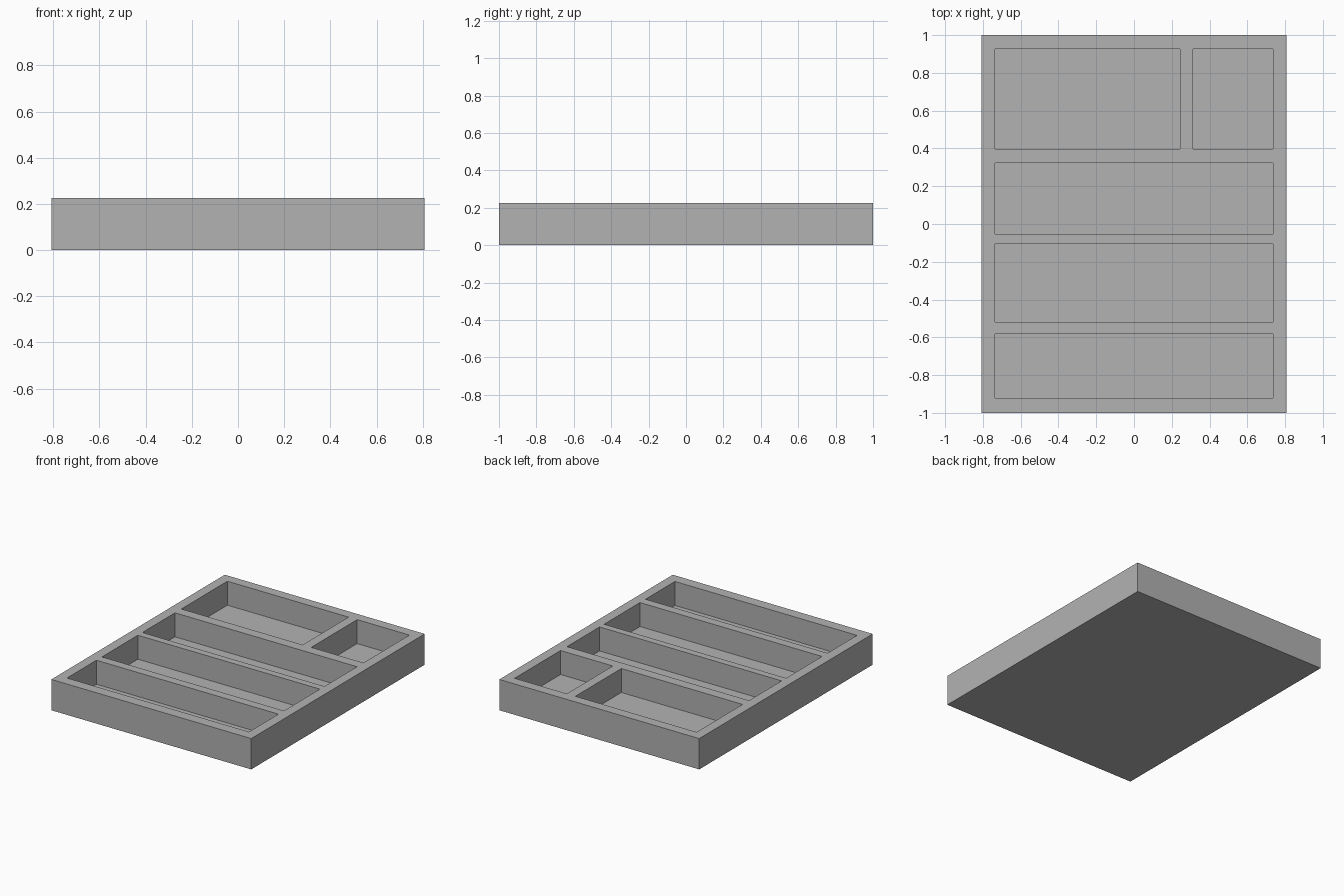
import bpy
from mathutils import Vector

default = bpy.data.objects.get("Cube")
if default:
    bpy.data.objects.remove(default, do_unlink=True)

HALF_X, HALF_Y, HEIGHT, FLOOR = 0.807, 1.0, 0.225, 0.05
INNER = 0.735

grey = bpy.data.materials.new("plain grey")
grey.use_nodes = True
colour = (0.448, 0.448, 0.448, 1)
grey.diffuse_color = colour
grey.node_tree.nodes["Principled BSDF"].inputs["Base Color"].default_value = colour


def box(name, low, high):
    """Box between two opposite corners."""
    low, high = Vector(low), Vector(high)
    bpy.ops.mesh.primitive_cube_add(size=1, location=(low + high) / 2)
    ob = bpy.context.object
    ob.name = name
    ob.scale = high - low
    bpy.ops.object.transform_apply(location=True, rotation=False, scale=True)
    ob.data.materials.append(grey)
    return ob


# Solid tray body
tray = box("drawer_tray", (-HALF_X, -HALF_Y, 0), (HALF_X, HALF_Y, HEIGHT))

# Compartments: x range, y range
compartments = {
    "front_compartment": (-INNER, INNER, -0.922, -0.583),
    "middle_compartment": (-INNER, INNER, -0.519, -0.105),
    "rear_compartment": (-INNER, INNER, -0.053, 0.323),
    "back_right_compartment": (-INNER, 0.244, 0.397, 0.927),
    "back_left_compartment": (0.313, INNER, 0.397, 0.927),
}

# Hollow out each compartment, then discard its cutter
for name, (x0, x1, y0, y1) in compartments.items():
    cutter = box(name, (x0, y0, FLOOR), (x1, y1, HEIGHT + 0.1))
    cutter.hide_render = True
    cut = tray.modifiers.new(name, "BOOLEAN")
    cut.operation = "DIFFERENCE"
    cut.solver = "EXACT"
    cut.object = cutter
    bpy.context.view_layer.objects.active = tray
    bpy.ops.object.modifier_apply(modifier=cut.name)
    bpy.data.objects.remove(cutter, do_unlink=True)
